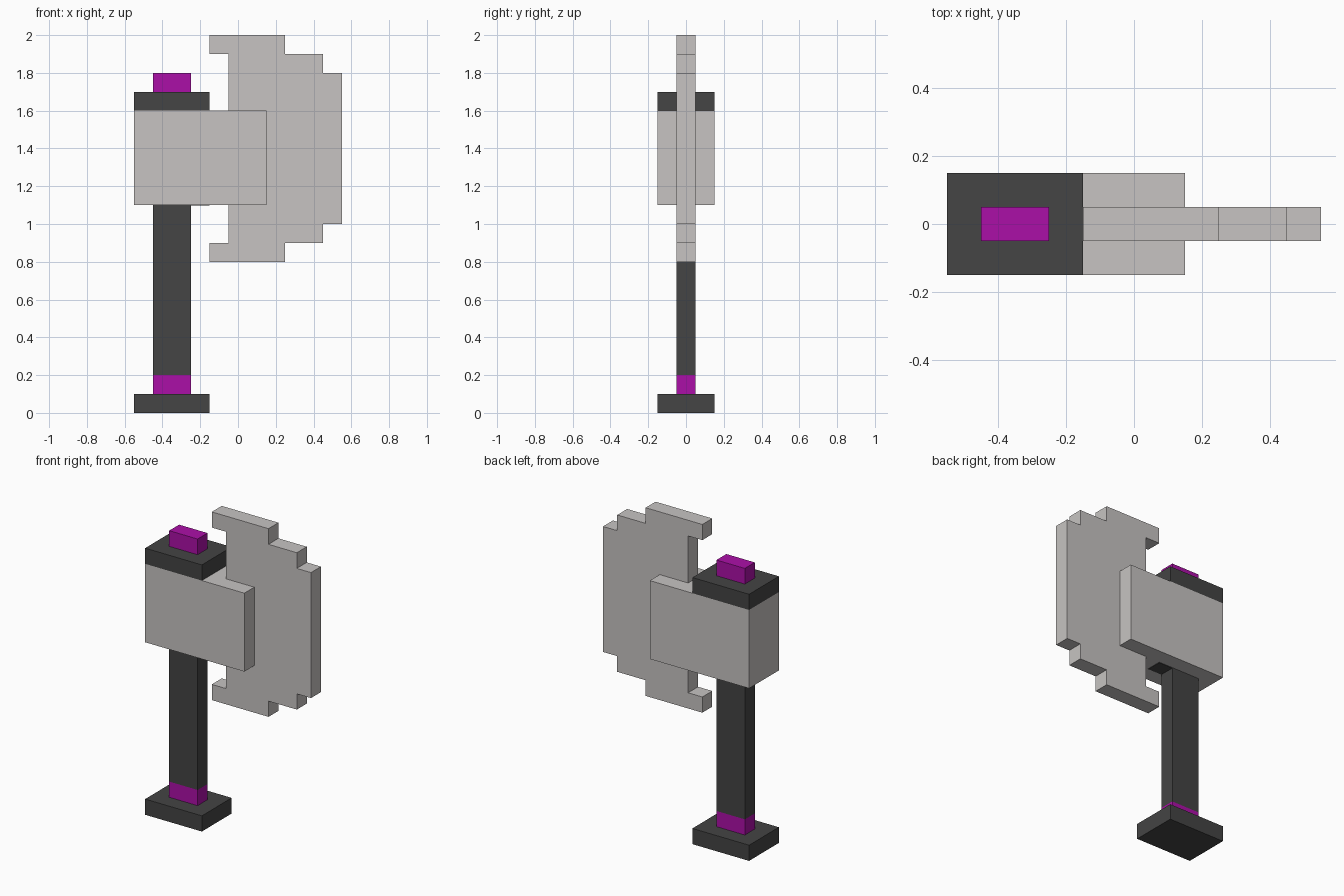
import bpy
import bmesh

cube = bpy.data.objects.get("Cube")
if cube:
    bpy.data.objects.remove(cube, do_unlink=True)


def material(name, rgb):
    mat = bpy.data.materials.new(name)
    mat.use_nodes = True
    mat.diffuse_color = (*rgb, 1)
    mat.node_tree.nodes["Principled BSDF"].inputs["Base Color"].default_value = (*rgb, 1)
    return mat


steel = material("pale steel", (0.57, 0.55, 0.54))
charcoal = material("charcoal", (0.058, 0.058, 0.058))
magenta = material("magenta", (0.41, 0.005, 0.39))


def prism(name, outline, depth, mat):
    """Extrude an x-z outline along y, centred on y = 0."""
    bm = bmesh.new()
    face = bm.faces.new([bm.verts.new((x, -depth / 2, z)) for x, z in outline])
    new = bmesh.ops.extrude_face_region(bm, geom=[face])["geom"]
    verts = [v for v in new if isinstance(v, bmesh.types.BMVert)]
    bmesh.ops.translate(bm, verts=verts, vec=(0, depth, 0))
    bmesh.ops.recalc_face_normals(bm, faces=bm.faces)
    mesh = bpy.data.meshes.new(name)
    bm.to_mesh(mesh)
    bm.free()
    mesh.materials.append(mat)
    obj = bpy.data.objects.new(name, mesh)
    bpy.context.collection.objects.link(obj)
    return obj


def block(name, x0, x1, z0, z1, depth, mat):
    return prism(name, [(x0, z0), (x1, z0), (x1, z1), (x0, z1)], depth, mat)


# Handle, from the foot up
block("pommel", -0.55, -0.15, 0, 0.1, 0.3, charcoal)
block("lower_band", -0.45, -0.25, 0.1, 0.2, 0.1, magenta)
block("handle", -0.45, -0.25, 0.2, 1.1, 0.1, charcoal)

# Head with its cap, gem and the dark socket plate beside the handle
block("head", -0.55, 0.15, 1.1, 1.6, 0.3, steel)
block("socket_plate", -0.25, -0.15, 1.097, 1.1, 0.1, charcoal)
block("head_cap", -0.55, -0.15, 1.6, 1.7, 0.3, charcoal)
block("top_gem", -0.45, -0.25, 1.7, 1.8, 0.1, magenta)

# Stepped blade, its upper outline mirrored about the middle height
middle = 1.4
upper = [(-0.05, 1.9), (-0.15, 1.9), (-0.15, 2), (0.25, 2), (0.25, 1.9),
         (0.45, 1.9), (0.45, 1.8), (0.55, 1.8)]
lower = [(x, 2 * middle - z) for x, z in reversed(upper)]
prism("blade", upper + lower, 0.1, steel)
